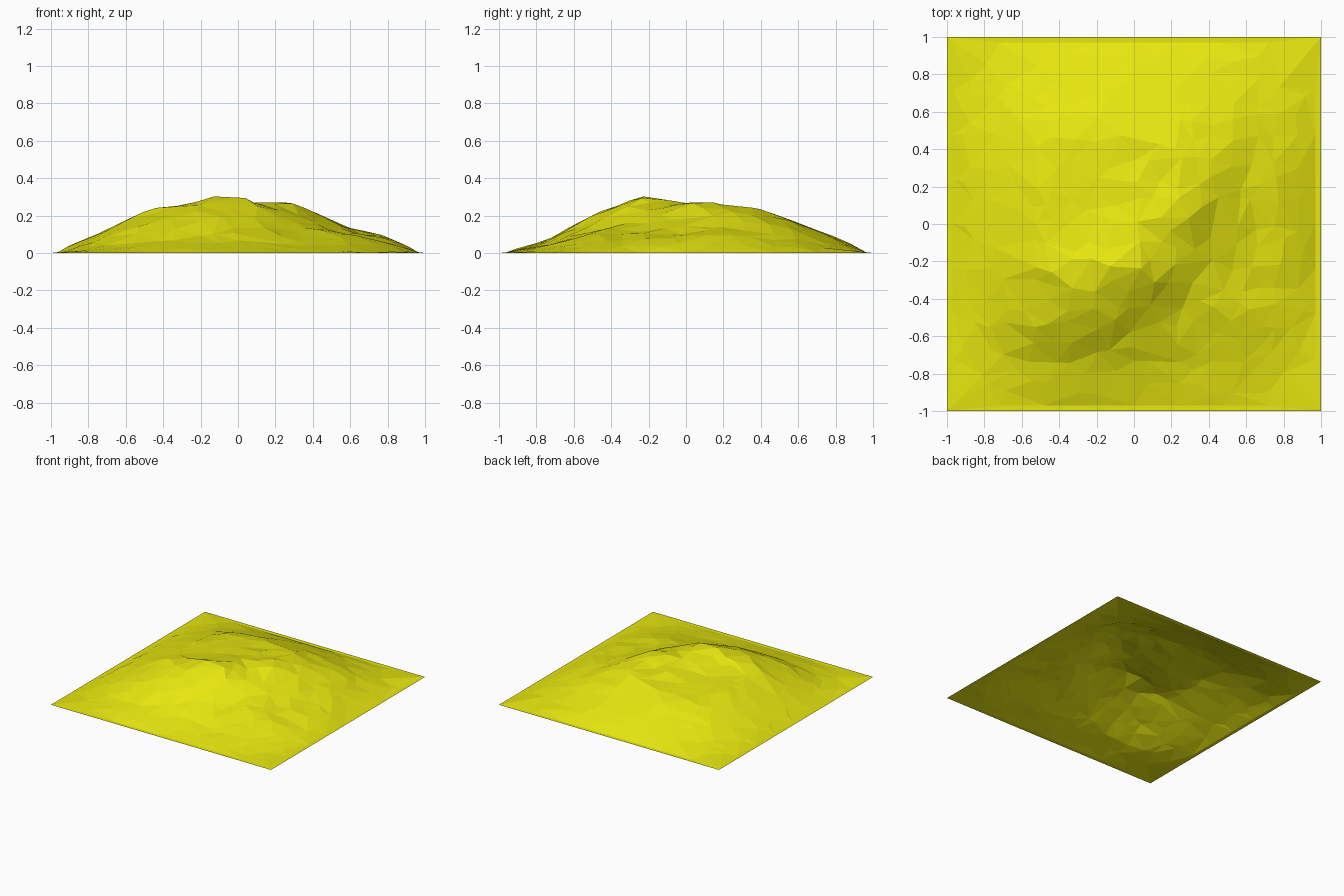
import bpy, random
from mathutils import Vector, noise
from mathutils.geometry import delaunay_2d_cdt

if "Cube" in bpy.data.objects:
    bpy.data.objects.remove(bpy.data.objects["Cube"])

random.seed(4)

# Coarse relief in hundredths of a unit: rows run back to front, columns left to right
RELIEF = [
    [4, 8, 10, 11, 10, 7, 3],
    [8, 17, 20, 21, 21, 15, 7],
    [10, 20, 21, 23, 26, 19, 10],
    [11, 21, 21, 27, 28, 15, 10],
    [10, 23, 28, 31, 21, 12, 9],
    [7, 17, 22, 19, 12, 12, 6],
    [3, 6, 7, 6, 5, 5, 2],
]


def cell(i, j):
    return RELIEF[j][i] / 100 if 0 <= i < 7 and 0 <= j < 7 else 0.0


def height(x, y):
    """Blend the coarse relief and roughen it, fading to the flat border."""
    u, v = (x + 0.75) / 0.25, (0.75 - y) / 0.25
    i, j = int(u // 1), int(v // 1)
    fu, fv = u - i, v - j
    top = cell(i, j) * (1 - fu) + cell(i + 1, j) * fu
    low = cell(i, j + 1) * (1 - fu) + cell(i + 1, j + 1) * fu
    h = top * (1 - fv) + low * fv
    # the sunny back-left flank is smoother than the craggy front-right one
    rough = 0.012 if y - x > 0.4 else 0.024
    h += rough * noise.noise(Vector((x * 6, y * 6, 2.3))) * min(1, h / 0.12)
    return max(0.0, h - 0.004)


# Scattered facet corners, denser on the craggy side
points = [Vector(p) for p in ((-1, -1), (1, -1), (1, 1), (-1, 1))]
N = 17
for a in range(N):
    for b in range(N):
        x = -0.88 + 1.76 * a / (N - 1) + random.uniform(-0.04, 0.04)
        y = -0.88 + 1.76 * b / (N - 1) + random.uniform(-0.04, 0.04)
        if abs(x) ** 4 + abs(y) ** 4 > 0.95:
            continue
        if y - x > 0.4 and random.random() < 0.3:
            continue
        points.append(Vector((x, y)))

# Foot of the hill, lying on the flat border
for k in range(-3, 4):
    t = k * 0.24
    for s in (-1, 1):
        points += [Vector((s * 0.97, t)), Vector((t, s * 0.97))]

verts, _, faces, *_ = delaunay_2d_cdt(
    points, [(0, 1), (1, 2), (2, 3), (3, 0)], [], 1, 1e-5)


def lift(p):
    edge = max(abs(p.x), abs(p.y))
    return (p.x, p.y, 0.0 if edge > 0.96 else height(p.x, p.y))


# Open terrain sheet
mesh = bpy.data.meshes.new("hill_terrain")
mesh.from_pydata([lift(p) for p in verts], [], [list(f) for f in faces])
mesh.update()
if sum(p.normal.z for p in mesh.polygons) < 0:
    mesh.flip_normals()

yellow = bpy.data.materials.new("mustard_yellow")
yellow.diffuse_color = (0.8, 0.8, 0.005, 1)
yellow.use_nodes = True
yellow.node_tree.nodes["Principled BSDF"].inputs["Base Color"].default_value = yellow.diffuse_color
mesh.materials.append(yellow)
hill = bpy.data.objects.new("hill_terrain", mesh)
bpy.context.collection.objects.link(hill)
